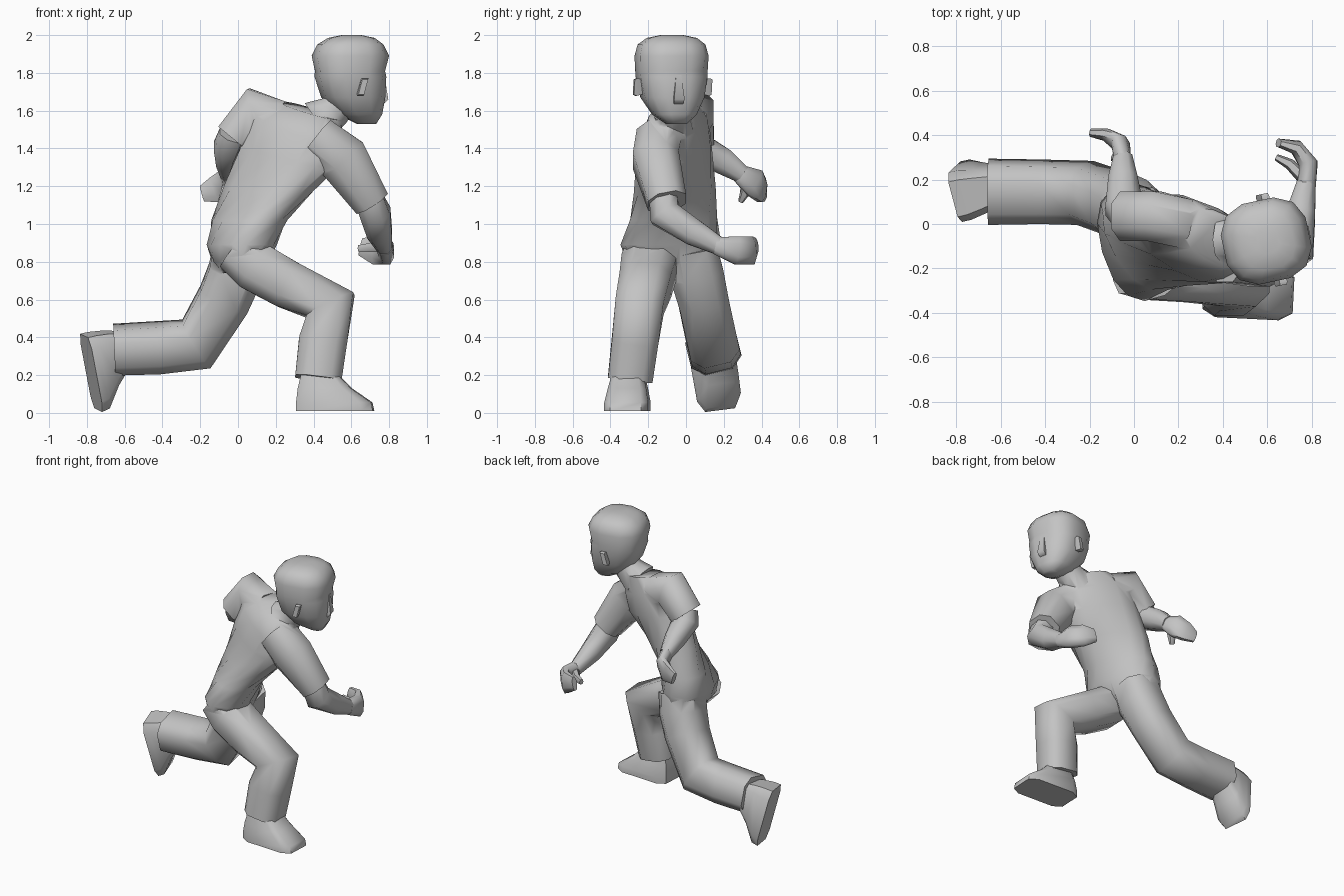
import bpy
import bmesh
from math import sin, cos, pi, radians
from mathutils import Vector, Matrix

default_cube = bpy.data.objects.get("Cube")
if default_cube:
    bpy.data.objects.remove(default_cube)

X_AXIS, Y_AXIS, Z_AXIS = Vector((1, 0, 0)), Vector((0, 1, 0)), Vector((0, 0, 1))

# One plain grey for the whole figure
grey = bpy.data.materials.new("plain grey")
grey.use_nodes = True
grey_value = (.55, .55, .55, 1)
grey.diffuse_color = grey_value
grey.node_tree.nodes["Principled BSDF"].inputs["Base Color"].default_value = grey_value


def shade(part, sharp):
    bpy.ops.object.select_all(action='DESELECT')
    part.select_set(True)
    bpy.context.view_layer.objects.active = part
    bpy.ops.object.shade_smooth_by_angle(angle=radians(sharp))


def loft(name, rings, sides=10, power=.85, matrix=None, sharp=62):
    """Skin a list of (centre, side vector, front vector) rings and cap both ends."""
    bm = bmesh.new()
    loops = []
    for centre, side, front in rings:
        loop = []
        for i in range(sides):
            angle = 2 * pi * (i + .5) / sides
            c, s = cos(angle), sin(angle)
            c = abs(c) ** power * (1 if c > 0 else -1)
            s = abs(s) ** power * (1 if s > 0 else -1)
            loop.append(bm.verts.new(centre + side * c + front * s))
        loops.append(loop)
    for low, high in zip(loops, loops[1:]):
        for i in range(sides):
            j = (i + 1) % sides
            bm.faces.new((low[i], low[j], high[j], high[i]))
    bm.faces.new(loops[0][::-1])
    bm.faces.new(loops[-1])
    if matrix:
        bm.transform(matrix)
    bmesh.ops.recalc_face_normals(bm, faces=bm.faces)
    mesh = bpy.data.meshes.new(name)
    bm.to_mesh(mesh)
    bm.free()
    mesh.materials.append(grey)
    part = bpy.data.objects.new(name, mesh)
    bpy.context.collection.objects.link(part)
    shade(part, sharp)
    return part


def limb(name, path, reference, sides=10, power=.85):
    """Tube along a path of (x, y, z, half width along reference, half thickness)."""
    points = [Vector(p[:3]) for p in path]
    steps = [(b - a).normalized() for a, b in zip(points, points[1:])]
    rings = []
    for i, p in enumerate(path):
        before, after = steps[max(i - 1, 0)], steps[min(i, len(steps) - 1)]
        tangent = (before + after).normalized()
        side = (reference - tangent * reference.dot(tangent)).normalized()
        rings.append((points[i], side * p[3], tangent.cross(side) * p[4]))
    return loft(name, rings, sides, power)


def level_ring(x, y, z, half_width, half_depth, facing, roll=0):
    """Body ring facing a compass angle, dropping on its right by the roll angle."""
    a, r = radians(facing), radians(roll)
    side = Vector((sin(a) * cos(r), -cos(a) * cos(r), -sin(r)))
    front = Vector((cos(a), sin(a), 0))
    return Vector((x, y, z)), side * half_width, front * half_depth


# Torso: the hips face forward and the shoulders twist to the side
torso = loft("clothed_body", [level_ring(*r) for r in (
    (.01, -.07, .74, .16, .09, 5),
    (.01, -.075, .8, .24, .14, 10),
    (.02, -.08, .89, .27, .17, 16),
    (.06, -.065, 1.02, .25, .165, 32),
    (.155, -.06, 1.18, .26, .16, 50, 6),
    (.265, -.065, 1.36, .28, .165, 62, 14),
    (.315, -.065, 1.5, .28, .15, 64, 20),
    (.38, -.065, 1.6, .18, .11, 60, 16),
)], sides=14)

# Head and neck
neck = limb("neck", [
    (.42, -.07, 1.54, .11, .12),
    (.51, -.07, 1.6, .09, .09),
    (.59, -.07, 1.72, .09, .09)], Y_AXIS)

HEAD_TURN = 12
loft("head", [level_ring(x, -.075 + (x - .6) * .3, z, w, d, HEAD_TURN) for x, z, w, d in (
    (.68, 1.53, .055, .05),
    (.645, 1.58, .115, .115),
    (.61, 1.67, .165, .165),
    (.595, 1.78, .185, .185),
    (.593, 1.81, .187, .18),
    (.595, 1.89, .19, .2),
    (.595, 1.95, .175, .17),
    (.6, 1.985, .13, .12),
    (.6, 2.0, .06, .05),
)], sides=12, power=.75)

# Nose and ears are placed in the turned frame of the head
head_frame = Matrix.Translation((.6, -.075, 0)) @ Matrix.Rotation(radians(HEAD_TURN), 4, 'Z')
loft("nose", [(Vector((x, 0, z)), Y_AXIS * w, X_AXIS * d) for x, z, w, d in (
    (.15, 1.635, .035, .03),
    (.155, 1.66, .04, .055),
    (.165, 1.79, .02, .015),
)], sides=4, power=1, matrix=head_frame)
for label, way in (("left", 1), ("right", -1)):
    loft(label + "_ear", [
        (Vector((.02, way * out, 1.725)), X_AXIS * size, Vector((size * .7, 0, size * 2.6)))
        for out, size in ((.15, .018), (.195, .024), (.21, .021))],
        sides=4, matrix=head_frame)

# Right arm swings forward and across the body
right_sleeve = limb("right_sleeve", [
    (.42, -.14, 1.45, .13, .13),
    (.56, -.16, 1.34, .13, .145),
    (.705, -.10, 1.115, .11, .105)], Y_AXIS, sides=8)
limb("right_forearm", [
    (.69, -.12, 1.14, .08, .08),
    (.73, -.11, 1.05, .085, .09),
    (.75, .04, .955, .07, .075),
    (.775, .18, .88, .045, .05)], X_AXIS, sides=8)
limb("right_hand", [
    (.775, .16, .885, .05, .045),
    (.785, .27, .86, .08, .045),
    (.73, .345, .86, .08, .035),
    (.65, .365, .88, .05, .02)], Z_AXIS, sides=8)
limb("right_thumb", [
    (.76, .21, .88, .03, .03),
    (.70, .27, .875, .026, .025),
    (.64, .30, .87, .02, .015)], Z_AXIS, sides=6)

# Left arm swings back
left_sleeve = limb("left_sleeve", [
    (.22, 0, 1.54, .12, .12),
    (.09, .035, 1.59, .12, .14),
    (-.025, .035, 1.45, .12, .11)], Y_AXIS, sides=8)
limb("left_forearm", [
    (-.02, .04, 1.47, .085, .085),
    (-.045, .075, 1.4, .09, .085),
    (-.05, .2, 1.33, .07, .075),
    (-.05, .3, 1.26, .045, .05)], X_AXIS, sides=8)
limb("left_hand", [
    (-.05, .28, 1.27, .05, .04),
    (-.06, .36, 1.22, .08, .04),
    (-.12, .4, 1.18, .075, .03),
    (-.19, .41, 1.16, .045, .02)], Z_AXIS, sides=8)
limb("left_thumb", [
    (-.05, .32, 1.22, .03, .03),
    (-.07, .31, 1.16, .026, .025),
    (-.09, .29, 1.12, .018, .015)], X_AXIS, sides=6)

# Trouser legs: right knee raised in front, left leg trailing
right_leg = limb("right_trouser_leg", [
    (-.02, -.18, .86, .14, .12),
    (.09, -.195, .775, .155, .14),
    (.26, -.215, .68, .145, .135),
    (.49, -.245, .57, .135, .145),
    (.45, -.27, .38, .13, .135),
    (.425, -.295, .18, .125, .13)], Y_AXIS, sides=8, power=.7)
left_leg = limb("left_trouser_leg", [
    (.01, .03, .87, .14, .15),
    (-.015, .055, .74, .15, .15),
    (-.075, .09, .6, .14, .145),
    (-.22, .14, .365, .14, .145),
    (-.42, .145, .345, .14, .135),
    (-.655, .145, .335, .145, .13)], Vector((0, 1, .25)), sides=8, power=.7)

# Merge the clothes and neck into one continuous skin
for part in (right_leg, left_leg, right_sleeve, left_sleeve, neck):
    union = torso.modifiers.new("join", 'BOOLEAN')
    union.operation, union.solver, union.object = 'UNION', 'EXACT', part
    bpy.context.view_layer.objects.active = torso
    bpy.ops.object.modifier_apply(modifier=union.name)
    bpy.data.objects.remove(part)
shade(torso, 62)


def shoe(name, heel, toe_direction, up):
    """Shoe built from sole to ankle, pointing from the heel along toe_direction."""
    forward = Vector(toe_direction).normalized()
    across = Vector(up).cross(forward).normalized()
    rotation = Matrix((forward, across, forward.cross(across))).transposed()
    frame = Matrix.Translation(heel) @ rotation.to_4x4()
    rings = [(Vector((x, 0, z)), X_AXIS * length, Y_AXIS * width) for x, z, length, width in (
        (.205, 0, .21, .12),
        (.2, .045, .205, .12),
        (.15, .12, .145, .105),
        (.12, .2, .095, .085))]
    loft(name, rings, sides=8, power=.4, matrix=frame, sharp=45)


shoe("right_shoe", (.31, -.3, .01), (1, -.05, 0), Z_AXIS)
shoe("left_shoe", (-.815, .11, .41), (.18, .17, -.95), (.97, .23, .23))
